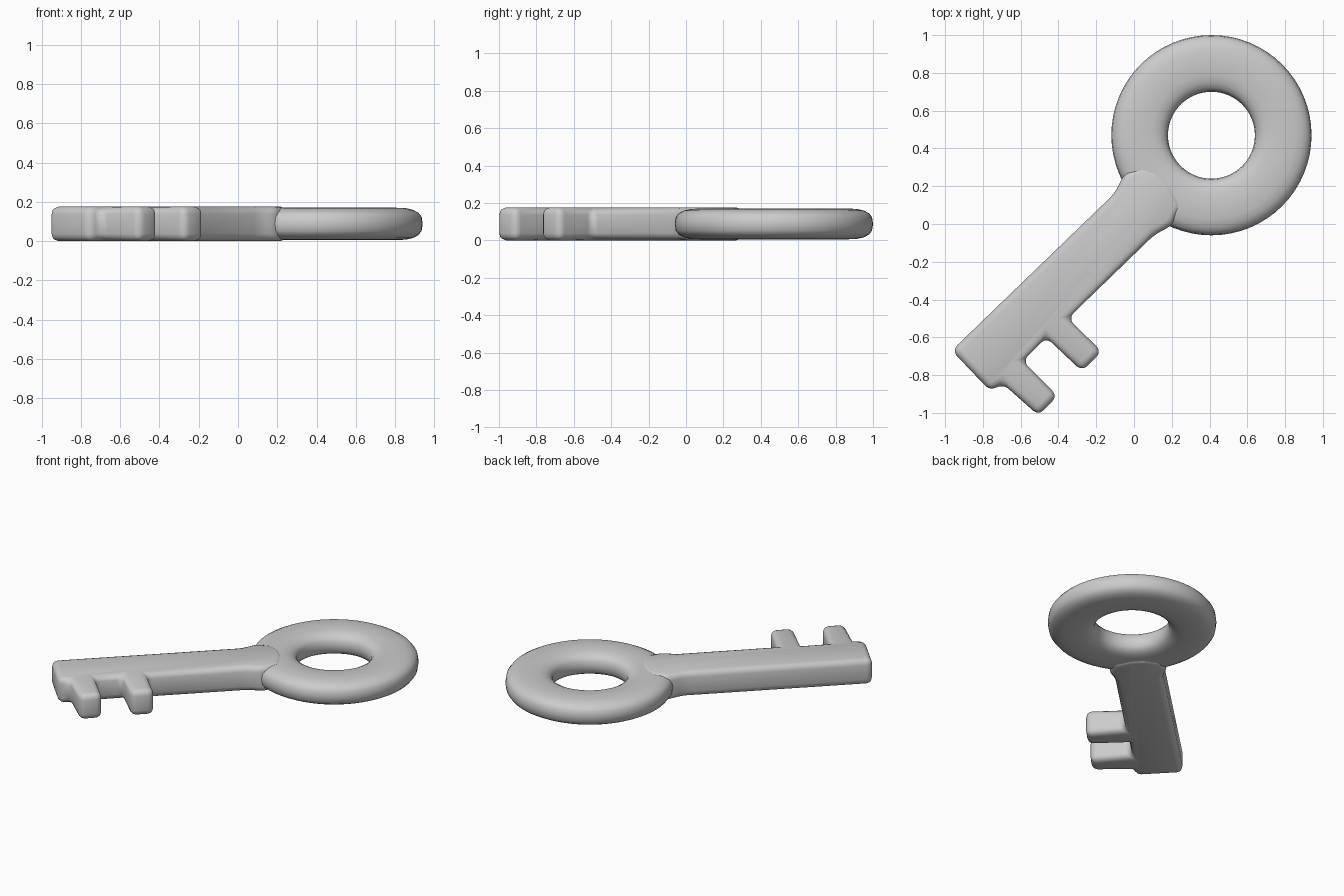
import bpy, bmesh, math

cube = bpy.data.objects.get("Cube")
if cube:
    bpy.data.objects.remove(cube)

grey = bpy.data.materials.new("light_grey")
grey.use_nodes = True
colour = (0.6, 0.6, 0.6, 1)
grey.diffuse_color = colour
grey.node_tree.nodes["Principled BSDF"].inputs["Base Color"].default_value = colour


def finish(bm, name):
    bmesh.ops.recalc_face_normals(bm, faces=bm.faces)
    mesh = bpy.data.meshes.new(name)
    bm.to_mesh(mesh)
    bm.free()
    mesh.materials.append(grey)
    obj = bpy.data.objects.new(name, mesh)
    bpy.context.collection.objects.link(obj)
    bpy.ops.object.select_all(action='DESELECT')
    obj.select_set(True)
    bpy.context.view_layer.objects.active = obj
    bpy.ops.object.shade_smooth_by_angle(angle=math.radians(40))
    return obj


def power(value, exponent):
    return math.copysign(abs(value) ** exponent, value)


# Bow: a flattened ring with a softly squared cross-section
centre_x, centre_y, mid_z = 0.41, 0.47, 0.088
sides, steps = 64, 20
bm = bmesh.new()
rings = []
for i in range(sides):
    a = math.tau * i / sides
    ring = []
    for j in range(steps):
        t = math.tau * j / steps
        r = 0.38 + 0.15 * power(math.cos(t), 0.72)
        z = mid_z + 0.083 * power(math.sin(t), 0.72)
        ring.append(bm.verts.new((centre_x + r * math.cos(a), centre_y + r * math.sin(a), z)))
    rings.append(ring)
for i in range(sides):
    here, after = rings[i], rings[(i + 1) % sides]
    for j in range(steps):
        k = (j + 1) % steps
        bm.faces.new((here[j], after[j], after[k], here[k]))
finish(bm, "key_bow")

# Shaft with two teeth: one outline, extruded and rounded on every edge
outline = [
    (-0.05, 0.27), (-0.10, 0.165),                    # upper neck
    (-0.965, -0.67), (-0.76, -0.885),                 # tip
    (-0.695, -0.845), (-0.505, -1.014),               # end tooth
    (-0.405, -0.91), (-0.59, -0.725),
    (-0.465, -0.60), (-0.275, -0.78),                 # inner tooth
    (-0.17, -0.675), (-0.35, -0.50),
    (0.11, -0.055), (0.20, -0.01),                    # lower neck
    (0.26, 0.10), (0.20, 0.21), (0.13, 0.28), (0.04, 0.31),
]
bm = bmesh.new()
base = bm.faces.new([bm.verts.new((x, y, 0.0)) for x, y in outline])
grown = bmesh.ops.extrude_face_region(bm, geom=[base], use_keep_orig=True)
top = [v for v in grown["geom"] if isinstance(v, bmesh.types.BMVert)]
bmesh.ops.translate(bm, verts=top, vec=(0, 0, 0.176))
bmesh.ops.recalc_face_normals(bm, faces=bm.faces)
bmesh.ops.bevel(bm, geom=bm.edges[:], offset=0.038, offset_type='OFFSET',
                segments=3, profile=0.5, affect='EDGES', clamp_overlap=True)
finish(bm, "key_shaft_and_teeth")
